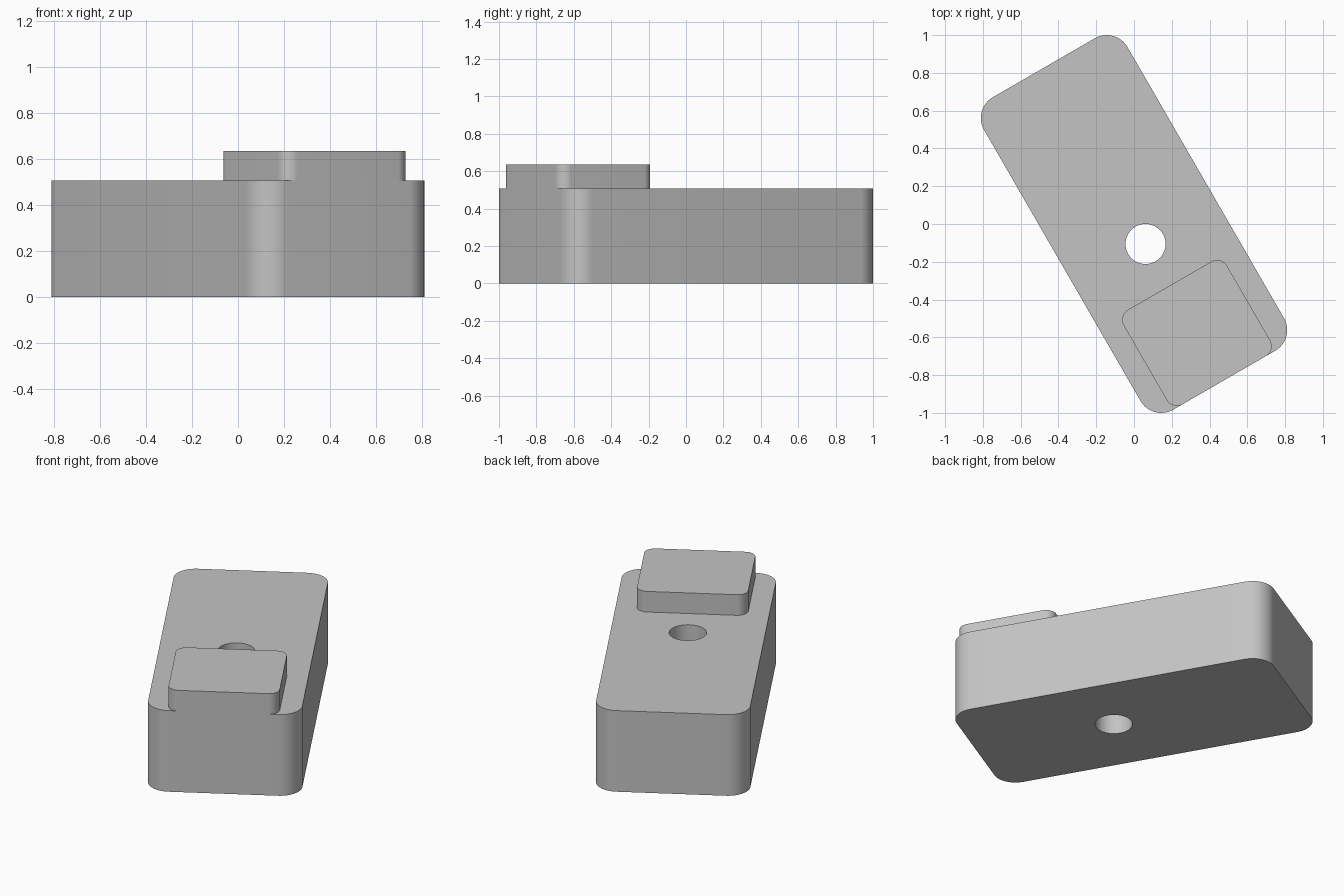
import bpy
import bmesh
from math import cos, sin, pi, radians
from mathutils import Matrix

if "Cube" in bpy.data.objects:
    bpy.data.objects.remove(bpy.data.objects["Cube"], do_unlink=True)

TURN = Matrix.Rotation(radians(30), 4, 'Z')
LENGTH, WIDTH, HEIGHT = 1.91, 0.877, 0.507
PAD_LENGTH, PAD_WIDTH, PAD_TOP = 0.578, 0.632, 0.636

grey = bpy.data.materials.new("plain_grey")
grey.use_nodes = True
grey.diffuse_color = (0.55, 0.55, 0.55, 1)
grey.node_tree.nodes["Principled BSDF"].inputs["Base Color"].default_value = (0.55, 0.55, 0.55, 1)


def rounded_outline(width, length, radius, steps=16):
    """Corner arcs of a rounded rectangle, counter-clockwise."""
    points = []
    for corner, (sx, sy) in enumerate([(1, 1), (-1, 1), (-1, -1), (1, -1)]):
        cx, cy = sx * (width / 2 - radius), sy * (length / 2 - radius)
        for i in range(steps + 1):
            a = (corner + i / steps) * pi / 2
            points.append((cx + radius * cos(a), cy + radius * sin(a)))
    return points


def extrude_outline(name, points, y, bottom, top):
    """Solid prism from an outline, shifted along the long axis and turned."""
    bm = bmesh.new()
    base = bm.faces.new([bm.verts.new((px, py + y, bottom)) for px, py in points])
    result = bmesh.ops.extrude_face_region(bm, geom=[base], use_keep_orig=True)
    raised = [v for v in result["geom"] if isinstance(v, bmesh.types.BMVert)]
    bmesh.ops.translate(bm, verts=raised, vec=(0, 0, top - bottom))
    bmesh.ops.recalc_face_normals(bm, faces=bm.faces)
    bm.transform(TURN)
    mesh = bpy.data.meshes.new(name)
    bm.to_mesh(mesh)
    bm.free()
    mesh.materials.append(grey)
    obj = bpy.data.objects.new(name, mesh)
    bpy.context.collection.objects.link(obj)
    return obj


def select_only(obj):
    bpy.ops.object.select_all(action='DESELECT')
    obj.select_set(True)
    bpy.context.view_layer.objects.active = obj


# Main block with rounded upright corners
block = extrude_outline("block", rounded_outline(WIDTH, LENGTH, 0.127), 0, 0, HEIGHT)

# Raised pad, flush with the front end of the block
pad = extrude_outline("raised_pad", rounded_outline(PAD_WIDTH, PAD_LENGTH, 0.062),
                      (PAD_LENGTH - LENGTH) / 2, HEIGHT, PAD_TOP)

# Round hole straight through the block
circle = [(0.106 * cos(i * pi / 32), 0.106 * sin(i * pi / 32)) for i in range(64)]
cutter = extrude_outline("hole_cutter", circle, -0.122, -0.1, HEIGHT + 0.1)
cutter.hide_render = True
hole = block.modifiers.new("through_hole", 'BOOLEAN')
hole.operation = 'DIFFERENCE'
hole.solver = 'EXACT'
hole.object = cutter
select_only(block)
bpy.ops.object.modifier_apply(modifier=hole.name)
bpy.data.objects.remove(cutter, do_unlink=True)

# Smooth corners and hole wall, crisp rims
for part in (block, pad):
    select_only(part)
    bpy.ops.object.shade_smooth_by_angle(angle=radians(30))
